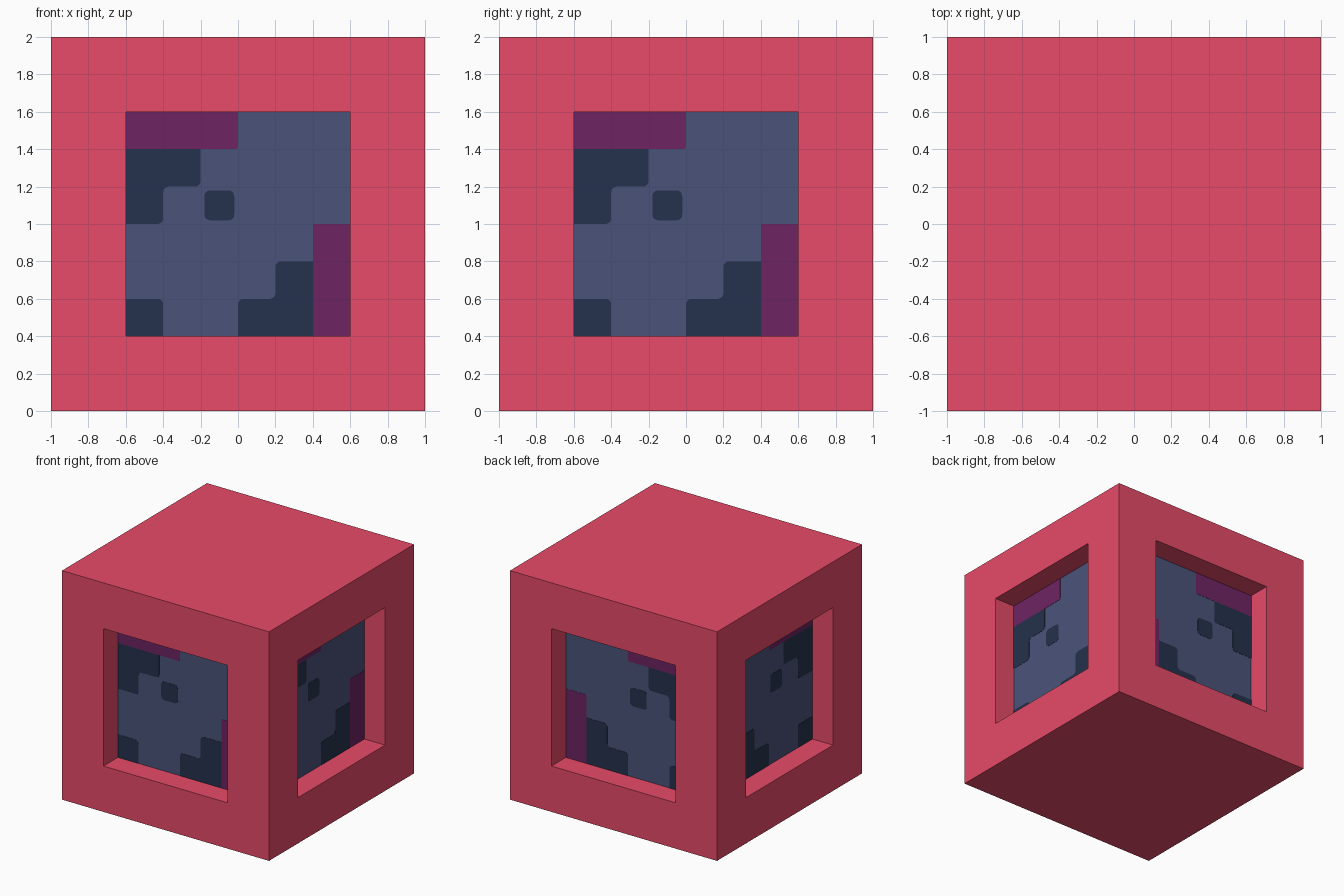
import bpy, bmesh, math
from mathutils import Vector

if "Cube" in bpy.data.objects:
    bpy.data.objects.remove(bpy.data.objects["Cube"])


def srgb(h):
    out = []
    for i in (0, 2, 4):
        c = int(h[i:i + 2], 16) / 255
        out.append(c / 12.92 if c <= 0.04045 else ((c + 0.055) / 1.055) ** 2.4)
    return (*out, 1)


def material(name, h):
    m = bpy.data.materials.new(name)
    m.diffuse_color = srgb(h)
    m.use_nodes = True
    m.node_tree.nodes["Principled BSDF"].inputs["Base Color"].default_value = m.diffuse_color
    return m


RED = material("red", "E94B69")
SLATE = material("slate blue", "4B537A")
DARK = material("dark slate", "25314C")
PURPLE = material("purple", "6E2462")


def finish(bm, name, mats):
    bmesh.ops.recalc_face_normals(bm, faces=bm.faces)
    me = bpy.data.meshes.new(name)
    bm.to_mesh(me)
    bm.free()
    for m in mats:
        me.materials.append(m)
    ob = bpy.data.objects.new(name, me)
    bpy.context.collection.objects.link(ob)
    return ob


# Cube with a square recess in each of the four sides, recess floors in slate
bm = bmesh.new()
bmesh.ops.create_cube(bm, size=2)
bmesh.ops.translate(bm, verts=bm.verts, vec=(0, 0, 1))
bm.normal_update()
sides = [f for f in bm.faces if abs(f.normal.z) < 0.5]
bmesh.ops.inset_individual(bm, faces=sides, thickness=0.4, use_even_offset=True)
floors = bmesh.ops.extrude_discrete_faces(bm, faces=sides)["faces"]
for f in floors:
    n = f.normal.copy()
    bmesh.ops.translate(bm, verts=f.verts, vec=-0.2 * n)
    f.material_index = 1
finish(bm, "recessed_cube", [RED, SLATE])


def rounded(points):
    """Outline from (u, v, radius) corners, with an arc at each radius > 0."""
    out = []
    for i, (u, v, r) in enumerate(points):
        p = Vector((u, v))
        if r == 0:
            out.append(p)
            continue
        a = (Vector(points[i - 1][:2]) - p).normalized()
        b = (Vector(points[(i + 1) % len(points)][:2]) - p).normalized()
        for k in range(6):
            t = k / 5 * math.pi / 2
            out.append(p + a * r * (1 - math.sin(t)) + b * r * (1 - math.cos(t)))
    return out


R = 0.03
PATCHES = [
    ("upper_purple_patch", PURPLE,
     [(-.6, 1.4, 0), (0, 1.4, 0.015), (0, 1.6, 0), (-.6, 1.6, 0)]),
    ("side_purple_patch", PURPLE,
     [(.4, .4, 0), (.6, .4, 0), (.6, 1, 0), (.4, 1, 0.01)]),
    ("upper_dark_patch", DARK,
     [(-.6, 1, 0), (-.4, 1, R), (-.4, 1.2, R), (-.2, 1.2, R), (-.2, 1.4, 0), (-.6, 1.4, 0)]),
    ("corner_dark_patch", DARK,
     [(-.6, .4, 0), (-.4, .4, 0), (-.4, .6, R), (-.6, .6, 0)]),
    ("lower_dark_patch", DARK,
     [(0, .4, 0), (.4, .4, 0), (.4, .8, 0), (.2, .8, R), (.2, .6, R), (0, .6, R)]),
    ("centre_dark_square", DARK,
     [(-.18, 1.02, R), (-.02, 1.02, R), (-.02, 1.18, R), (-.18, 1.18, R)]),
]

# Opposite sides share one pattern, seen straight through the cube
SIDES = {
    "front": lambda u, v, d: (u, -d, v),
    "back": lambda u, v, d: (u, d, v),
    "right": lambda u, v, d: (d, u, v),
    "left": lambda u, v, d: (-d, u, v),
}

# Thin painted patches on each recess floor
for side, place in SIDES.items():
    for name, mat, points in PATCHES:
        outline = rounded(points)
        bm = bmesh.new()
        low = [bm.verts.new(place(p.x, p.y, 0.7995)) for p in outline]
        top = [bm.verts.new(place(p.x, p.y, 0.802)) for p in outline]
        bm.faces.new(low[::-1])
        bm.faces.new(top)
        for i in range(len(low)):
            bm.faces.new((low[i - 1], low[i], top[i], top[i - 1]))
        finish(bm, f"{side}_{name}", [mat])
